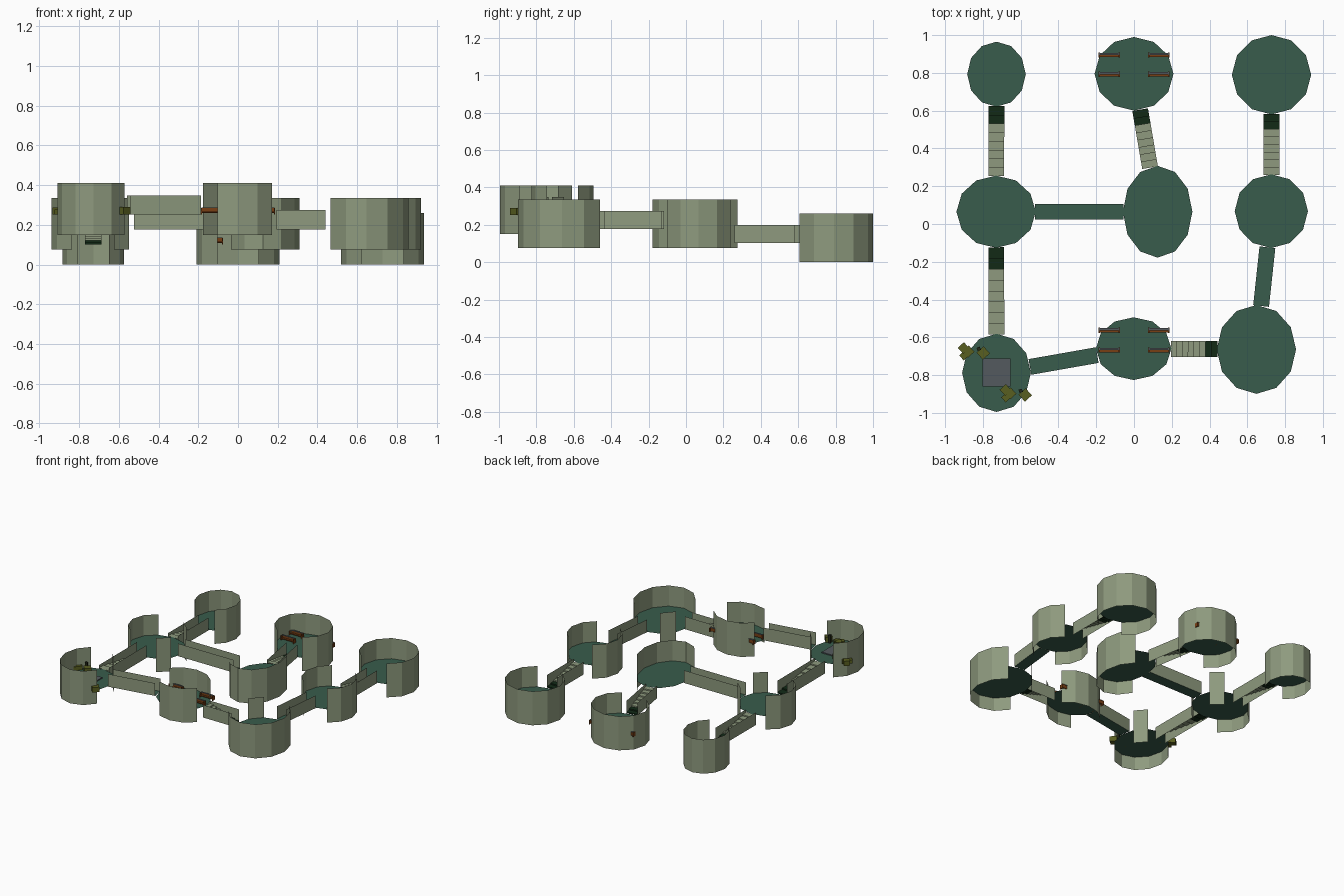
import bpy, bmesh, math
from mathutils import Vector, Matrix

if "Cube" in bpy.data.objects:
    bpy.data.objects.remove(bpy.data.objects["Cube"])


def srgb(r, g, b):
    f = lambda c: (c / 255 / 12.92) if c < 10 else ((c / 255 + 0.055) / 1.055) ** 2.4
    return (f(r), f(g), f(b), 1.0)


def material(name, rgb):
    m = bpy.data.materials.new(name)
    m.diffuse_color = srgb(*rgb)
    m.use_nodes = True
    m.node_tree.nodes["Principled BSDF"].inputs["Base Color"].default_value = m.diffuse_color
    return m


STONE = material("sage_stone", (142, 154, 126))
FLOOR = material("deep_green_floor", (56, 92, 76))
DARK = material("dark_green", (18, 42, 22))
GREY = material("slate_grey", (84, 90, 94))
BROWN = material("rust_brown", (120, 62, 20))
OLIVE = material("olive", (88, 94, 32))
CHAR = material("charcoal", (34, 38, 22))


def finish(name, bm, mats):
    me = bpy.data.meshes.new(name)
    bm.to_mesh(me)
    bm.free()
    for m in mats:
        me.materials.append(m)
    ob = bpy.data.objects.new(name, me)
    bpy.context.collection.objects.link(ob)
    return ob


def quad(bm, pts, mi=0):
    f = bm.faces.new([bm.verts.new(p) for p in pts])
    f.material_index = mi
    return f


def box(bm, centre, size, mi=0, turn=0.0):
    m = (Matrix.Translation(centre) @ Matrix.Rotation(turn, 4, 'Z')
         @ Matrix.Diagonal((size[0], size[1], size[2], 1)))
    for v in bmesh.ops.create_cube(bm, size=1.0, matrix=m)["verts"]:
        for f in v.link_faces:
            f.material_index = mi


WALL_H, FLOOR_UP, STEP = 0.26, 0.102, 0.075
SIDES = 12

# room: centre x, centre y, radius x, radius y, level
rooms = {
    "back_left": (-0.728, 0.793, 0.155, 0.172, 0),
    "back_middle": (0.0, 0.795, 0.209, 0.195, 0),
    "back_right": (0.728, 0.790, 0.210, 0.210, 0),
    "middle_left": (-0.730, 0.065, 0.210, 0.191, 1),
    "centre": (0.125, 0.065, 0.184, 0.243, 1),
    "middle_right": (0.727, 0.068, 0.194, 0.195, 1),
    "front_left": (-0.728, -0.788, 0.182, 0.207, 2),
    "front_middle": (-0.002, -0.660, 0.200, 0.166, 2),
    "front_right": (0.648, -0.664, 0.210, 0.235, 1),
}
# passages run from the higher room to the lower one
passages = [
    ("middle_left", "back_left"), ("centre", "back_middle"),
    ("middle_right", "back_right"), ("middle_left", "centre"),
    ("front_left", "middle_left"), ("front_left", "front_middle"),
    ("front_middle", "front_right"), ("front_right", "middle_right"),
]


def floor_z(room):
    return rooms[room][4] * STEP + FLOOR_UP


def edge_point(a, b):
    """Point on the rim of room a that faces room b."""
    ax, ay, rx, ry, _ = rooms[a]
    d = Vector((rooms[b][0] - ax, rooms[b][1] - ay)).normalized()
    t = 1 / math.sqrt((d.x / rx) ** 2 + (d.y / ry) ** 2)
    return Vector((ax, ay)) + d * t * 0.985


# Rooms: a floor disc and a ring of wall panels left open at the doors
for name, (cx, cy, rx, ry, level) in rooms.items():
    doors = []
    for a, b in passages:
        if name in (a, b):
            o = rooms[b if name == a else a]
            doors.append(Vector((o[0] - cx, o[1] - cy)))
    rim = [Vector((rx * math.cos(2 * math.pi * i / SIDES),
                   ry * math.sin(2 * math.pi * i / SIDES))) for i in range(SIDES)]
    z0 = level * STEP
    bm = bmesh.new()
    quad(bm, [(cx + p.x, cy + p.y, z0 + FLOOR_UP) for p in rim])
    finish(name + "_room_floor", bm, [FLOOR])
    bm = bmesh.new()
    for i in range(SIDES):
        p, q = rim[i], rim[(i + 1) % SIDES]
        if any(((p + q) / 2).angle(d) < math.radians(34) for d in doors):
            continue
        quad(bm, [(cx + p.x, cy + p.y, z0), (cx + q.x, cy + q.y, z0),
                  (cx + q.x, cy + q.y, z0 + WALL_H), (cx + p.x, cy + p.y, z0 + WALL_H)])
    bmesh.ops.remove_doubles(bm, verts=bm.verts, dist=1e-5)
    finish(name + "_room_wall", bm, [STONE])

# Passages: side walls, plus a flat floor or a flight of steps
HALF, RAIL, COUNT = 0.042, 0.097, 8
for a, b in passages:
    p, q = edge_point(a, b), edge_point(b, a)
    d = (q - p).normalized()
    n = Vector((-d.y, d.x)) * HALF
    hi, lo = floor_z(a), floor_z(b)
    label = a + "_to_" + b
    bm = bmesh.new()
    for s in (-1, 1):
        u, v = p + n * s, q + n * s
        pts = [(u.x, u.y, lo), (v.x, v.y, lo), (v.x, v.y, lo + RAIL), (u.x, u.y, lo + RAIL)]
        quad(bm, pts if s < 0 else pts[::-1])
    finish(label + "_walls", bm, [STONE])

    def strip(bm, s, zs, t, zt, mi):
        e, f = p.lerp(q, s), p.lerp(q, t)
        quad(bm, [(*(e - n), zs), (*(f - n), zt), (*(f + n), zt), (*(e + n), zs)], mi)

    bm = bmesh.new()
    if hi - lo < 0.01:
        strip(bm, 0, lo, 1, lo, 0)
        finish(label + "_floor", bm, [FLOOR])
    else:
        for k in range(COUNT):
            z = hi + (lo - hi) * k / COUNT
            z2 = hi + (lo - hi) * (k + 1) / COUNT
            mi = 1 if k >= COUNT - 2 else 0
            strip(bm, k / COUNT, z, (k + 1) / COUNT, z, mi)
            strip(bm, (k + 1) / COUNT, z, (k + 1) / COUNT, z2, mi)
        finish(label + "_steps", bm, [STONE, DARK])

# Benches in two of the rooms
for room, rows in (("back_middle", (0.895, 0.793)), ("front_middle", (-0.562, -0.667))):
    z = floor_z(room)
    for i, y in enumerate(rows):
        for side, sx in (("left", -1), ("right", 1)):
            x = sx * 0.131
            bm = bmesh.new()
            box(bm, (x, y - 0.004, z + 0.013), (0.104, 0.016, 0.006), 0)   # seat
            box(bm, (x, y + 0.006, z + 0.020), (0.104, 0.006, 0.026), 0)   # back
            box(bm, (x, y + 0.005, z + 0.034), (0.106, 0.012, 0.003), 1)   # top rail
            for e in (-1, 1):
                box(bm, (x + e * 0.053, y, z + 0.016), (0.006, 0.028, 0.032), 0)
            finish(f"{room}_bench_{side}_{i + 1}", bm, [BROWN, GREY])

# Stone slab on the floor of the front left room
zf = floor_z("front_left")
bm = bmesh.new()
box(bm, (-0.727, -0.785, zf + 0.005), (0.148, 0.148, 0.008))
finish("floor_slab", bm, [GREY])

# Two heaps of crates with a small post, partly through the wall
for tag, x, y in (("back", -0.890, -0.675), ("front", -0.668, -0.897)):
    bm = bmesh.new()
    for dx, dy, s, h in ((-0.012, 0.018, 0.044, 0.036), (0.014, 0.0, 0.044, 0.030),
                         (-0.010, -0.022, 0.036, 0.026), (0.092, -0.008, 0.050, 0.038)):
        box(bm, (x + dx, y + dy, zf + h / 2), (s, s, h), 0, math.radians(42))
    box(bm, (x + 0.068, y + 0.014, zf + 0.03), (0.018, 0.018, 0.06), 1, math.radians(20))
    finish(tag + "_crate_heap", bm, [OLIVE, CHAR])
